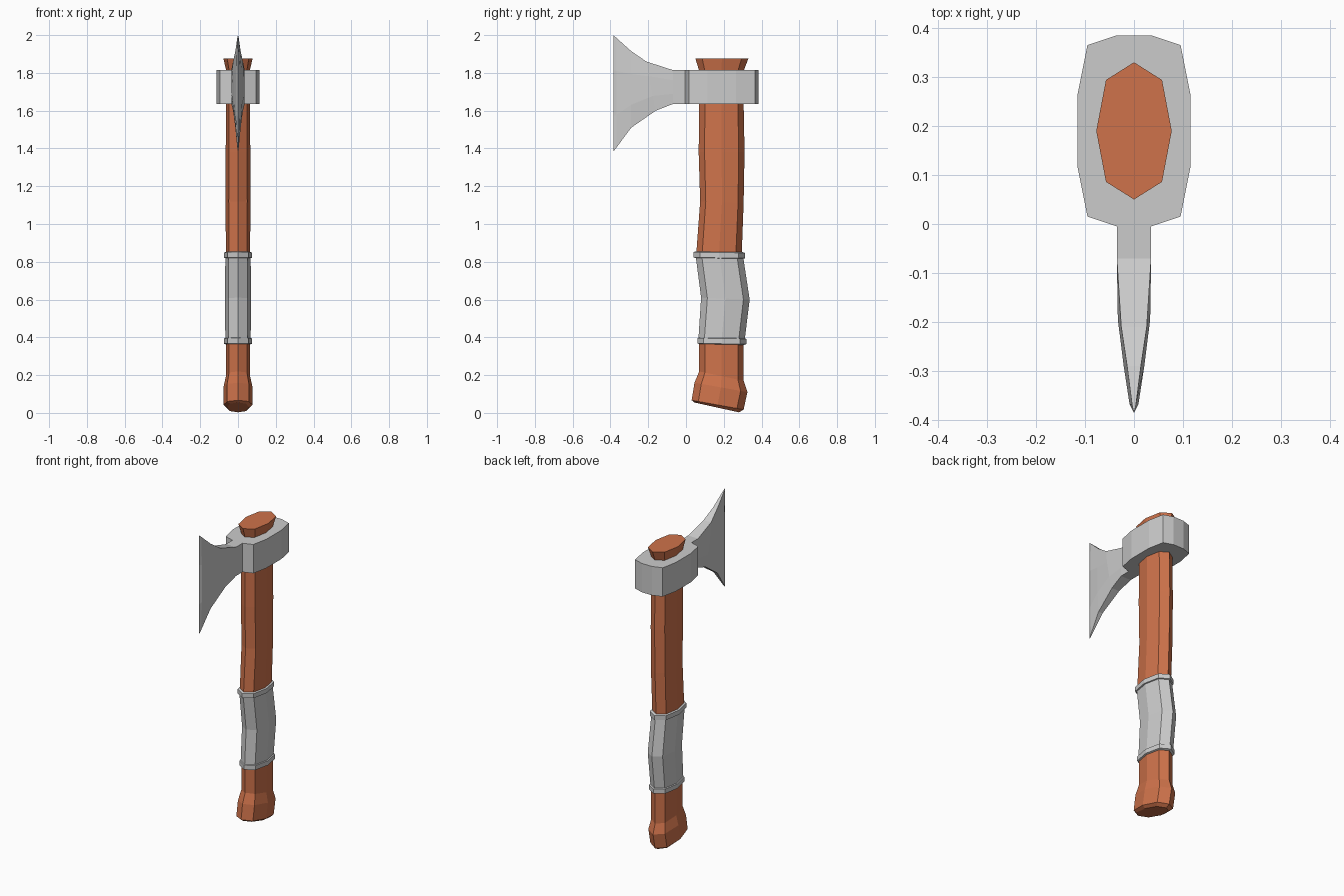
import bpy, bmesh, math

wood = bpy.data.materials.new("wood")
wood.diffuse_color = (0.62, 0.17, 0.07, 1)


def loft(name, rings, mat=None):
    """Skin equal-length rings of points and cap both ends."""
    bm = bmesh.new()
    rows = [[bm.verts.new(p) for p in r] for r in rings]
    n = len(rows[0])
    for a, b in zip(rows, rows[1:]):
        for i in range(n):
            j = (i + 1) % n
            bm.faces.new((a[i], a[j], b[j], b[i]))
    bm.faces.new(rows[0])
    bm.faces.new(rows[-1])
    bmesh.ops.remove_doubles(bm, verts=bm.verts, dist=1e-5)
    bmesh.ops.recalc_face_normals(bm, faces=bm.faces)
    me = bpy.data.meshes.new(name)
    bm.to_mesh(me)
    bm.free()
    ob = bpy.data.objects.new(name, me)
    bpy.context.collection.objects.link(ob)
    if mat:
        me.materials.append(mat)
    return ob


def oval(y0, y1, z0, z1, rx):
    """Eight-sided oval, z0 at the front and z1 at the back."""
    pts = []
    for i in range(8):
        a = i * math.pi / 4
        k = 1.05 if i % 2 else 1.0
        t = 0.5 + 0.5 * math.sin(a) * k
        pts.append((rx * math.cos(a) * k, y0 + (y1 - y0) * t, z0 + (z1 - z0) * t))
    return pts


# Wooden handle with slanted knob and flared top
loft("handle", [oval(*r) for r in [
    (0.045, 0.28, 0.055, 0.003, 0.058),
    (0.03, 0.305, 0.067, 0.017, 0.077),
    (0.045, 0.325, 0.16, 0.11, 0.077),
    (0.07, 0.305, 0.22, 0.17, 0.064),
    (0.07, 0.305, 0.38, 0.38, 0.064),
    (0.09, 0.325, 0.60, 0.60, 0.060),
    (0.055, 0.295, 0.85, 0.84, 0.064),
    (0.075, 0.305, 1.12, 1.11, 0.066),
    (0.067, 0.31, 1.38, 1.38, 0.065),
    (0.07, 0.305, 1.64, 1.64, 0.064),
    (0.07, 0.305, 1.81, 1.81, 0.062),
    (0.05, 0.33, 1.875, 1.875, 0.077)]], wood)

# Wrapped grip
loft("grip", [oval(*r) for r in [
    (0.065, 0.31, 0.38, 0.38, 0.067),
    (0.08, 0.337, 0.61, 0.60, 0.069),
    (0.05, 0.302, 0.84, 0.83, 0.067)]])

# Bands at the ends of the grip
for name, y0, y1, z in [("lower_band", 0.06, 0.32, 0.38), ("upper_band", 0.04, 0.312, 0.835)]:
    loft(name, [oval(y0 + d, y1 - d, z + h + 0.002, z + h - 0.002, 0.074 - d)
                for d, h in [(0.012, -0.018), (0, -0.014), (0, 0.014), (0.012, 0.018)]])

# Head collar around the handle
half = [(0.035, 0.385), (0.095, 0.365), (0.115, 0.265),
        (0.115, 0.115), (0.095, 0.015), (0.035, -0.005)]
plan = half + [(-x, y) for x, y in reversed(half)]
loft("head_collar", [[(x, y, z) for x, y in plan] for z in (1.635, 1.815)])

# Blade stations: front/back y at bottom and top, z range, edge and middle half thickness
stations = [
    (0.0, 0.0, 1.635, 1.815, 0.035, 0.035),
    (-0.07, -0.07, 1.635, 1.815, 0.035, 0.035),
    (-0.16, -0.21, 1.60, 1.86, 0.026, 0.033),
    (-0.29, -0.29, 1.51, 1.915, 0.014, 0.021),
    (-0.368, -0.368, 1.405, 1.985, 0.004, 0.009),
    (-0.385, -0.385, 1.383, 2.0, 0.0005, 0.0005)]
blade = []
for yb, yt, zb, zt, edge, mid in stations:
    side = [(w, yb + (yt - yb) * t, zb + (zt - zb) * t)
            for t, w in [(0, edge), (0.3, mid), (0.7, mid), (1, edge)]]
    blade.append(side + [(-x, y, z) for x, y, z in reversed(side)])
loft("blade", blade)
